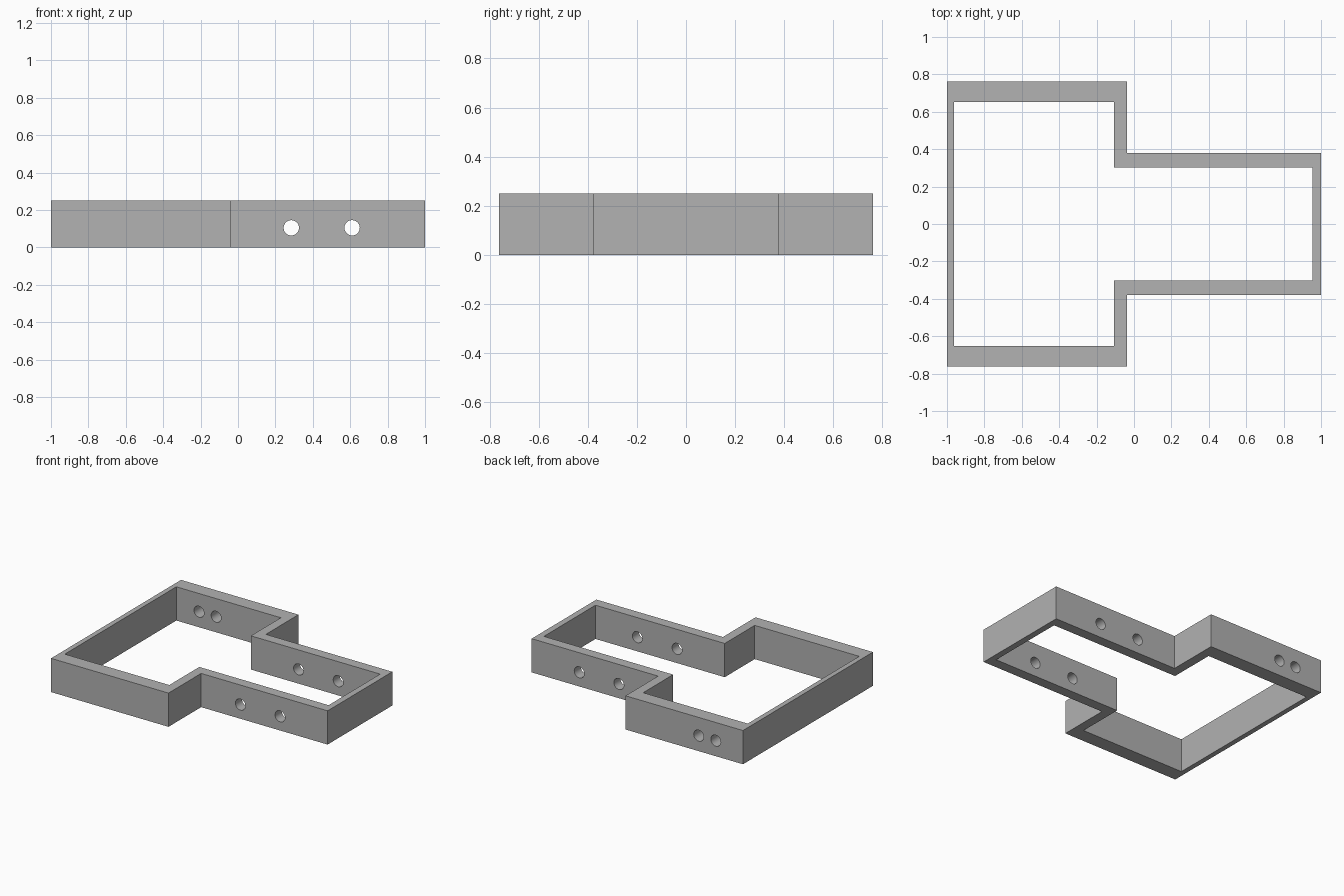
import bpy
import bmesh
import math
from mathutils import Matrix

old = bpy.data.objects.get("Cube")
if old:
    bpy.data.objects.remove(old, do_unlink=True)

HEIGHT = 0.25
HOLE_RADIUS = 0.041

grey = bpy.data.materials.new("plain grey")
grey.use_nodes = True
colour = (0.445, 0.445, 0.445, 1)
grey.diffuse_color = colour
grey.node_tree.nodes["Principled BSDF"].inputs["Base Color"].default_value = colour


def make_object(name, bm):
    bmesh.ops.recalc_face_normals(bm, faces=bm.faces)
    mesh = bpy.data.meshes.new(name)
    bm.to_mesh(mesh)
    bm.free()
    mesh.materials.append(grey)
    obj = bpy.data.objects.new(name, mesh)
    bpy.context.collection.objects.link(obj)
    return obj


def stepped_outline(x_back, x_step, x_tip, y_wide, y_narrow):
    """Wide rectangle joined to a narrower one, mirrored across y = 0."""
    half = [(x_back, y_wide), (x_step, y_wide), (x_step, y_narrow), (x_tip, y_narrow)]
    return [(x, -y) for x, y in half] + half[::-1]


# Stepped frame: a ring between two outlines, extruded upwards
outer = stepped_outline(-1, -0.037, 1, 0.761, 0.379)
inner = stepped_outline(-0.963, -0.106, 0.954, 0.653, 0.302)
bm = bmesh.new()
rings = [[bm.verts.new((x, y, 0)) for x, y in line] for line in (outer, inner)]
count = len(outer)
for i in range(count):
    j = (i + 1) % count
    bm.faces.new((rings[0][i], rings[0][j], rings[1][j], rings[1][i]))
top = bmesh.ops.extrude_face_region(bm, geom=bm.faces[:])
bmesh.ops.translate(bm, vec=(0, 0, HEIGHT),
                    verts=[g for g in top["geom"] if isinstance(g, bmesh.types.BMVert)])
frame = make_object("stepped_frame", bm)

# Screw holes: two through both narrow walls, two through the wide rear wall
bm = bmesh.new()
holes = [(x, side * 0.34, 0.105) for x in (0.285, 0.61) for side in (-1, 1)]
holes += [(x, 0.707, 0.115) for x in (-0.637, -0.777)]
for place in holes:
    bmesh.ops.create_cone(bm, cap_ends=True, segments=32, radius1=HOLE_RADIUS,
                          radius2=HOLE_RADIUS, depth=0.2,
                          matrix=Matrix.Translation(place) @ Matrix.Rotation(math.pi / 2, 4, "X"))
cutter = make_object("hole_cutter", bm)
cutter.hide_render = True

cut = frame.modifiers.new("holes", "BOOLEAN")
cut.operation = "DIFFERENCE"
cut.solver = "EXACT"
cut.object = cutter
bpy.ops.object.select_all(action="DESELECT")
frame.select_set(True)
bpy.context.view_layer.objects.active = frame
bpy.ops.object.modifier_apply(modifier=cut.name)
bpy.data.objects.remove(cutter, do_unlink=True)
bpy.ops.object.shade_smooth_by_angle(angle=math.radians(30))
